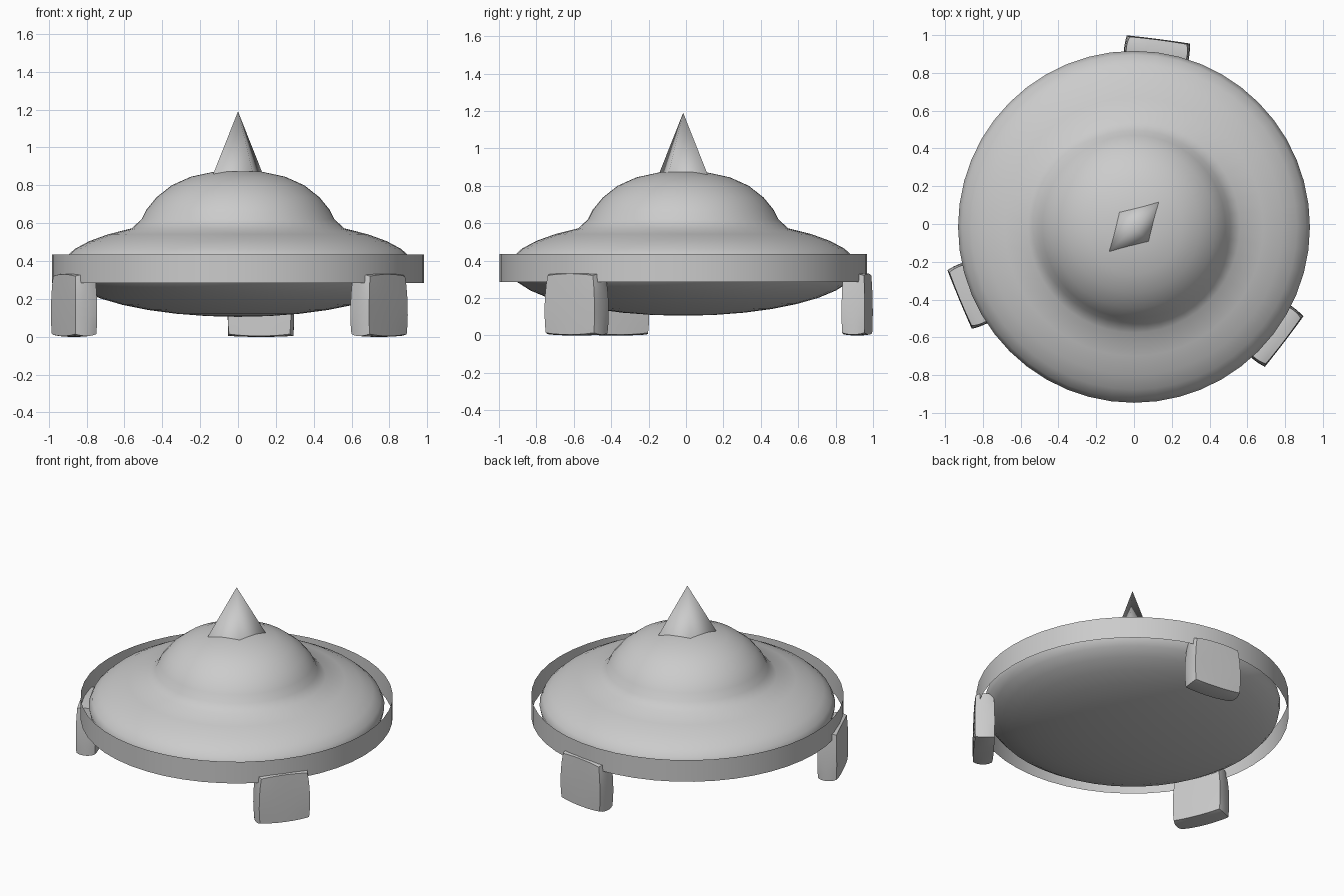
import bpy, bmesh, math
from mathutils import Vector, Matrix

if "Cube" in bpy.data.objects:
    bpy.data.objects.remove(bpy.data.objects["Cube"])

CY = -0.015   # axis of the saucer in y


def finish(bm, name, angle=None):
    bmesh.ops.recalc_face_normals(bm, faces=bm.faces)
    mesh = bpy.data.meshes.new(name)
    bm.to_mesh(mesh)
    bm.free()
    ob = bpy.data.objects.new(name, mesh)
    bpy.context.collection.objects.link(ob)
    for o in bpy.context.selected_objects:
        o.select_set(False)
    ob.select_set(True)
    bpy.context.view_layer.objects.active = ob
    if angle:
        bpy.ops.object.shade_smooth_by_angle(angle=math.radians(angle))
    else:
        bpy.ops.object.shade_smooth()
    return ob


def lathe(name, profile, steps=48, angle=None):
    bm = bmesh.new()
    vs = [bm.verts.new((r, 0, z)) for r, z in profile]
    es = [bm.edges.new(p) for p in zip(vs, vs[1:])]
    bmesh.ops.spin(bm, geom=vs + es, cent=(0, 0, 0), axis=(0, 0, 1),
                   angle=math.tau, steps=steps)
    bmesh.ops.remove_doubles(bm, verts=bm.verts, dist=1e-4)
    ob = finish(bm, name, angle)
    ob.location.y = CY
    return ob


# Saucer hull: flattened ellipsoid that runs up into a dome
hull = []
for i in range(15):
    a = math.radians(-90 + i * 143 / 14)
    hull.append((max(0, 0.932 * math.cos(a)), 0.365 + 0.26 * math.sin(a)))
hull += [(0.51, 0.62), (0.485, 0.67), (0.43, 0.737), (0.35, 0.80),
         (0.25, 0.845), (0.125, 0.872), (0, 0.88)]
lathe("saucer_hull", hull)

# Thin open band around the rim
lathe("rim_band", [(0.983, 0.285), (0.983, 0.435)], angle=30)

# Diamond-section spike on top, long axis on the diagonal
bm = bmesh.new()
tip = bm.verts.new((0, 0, 1.19))
base = []
for i, r in enumerate((0.188, 0.115, 0.188, 0.115)):
    a = math.radians(45 + 90 * i)
    base.append(bm.verts.new((r * math.cos(a), r * math.sin(a), 0.855)))
for i in range(4):
    bm.faces.new((base[i], base[(i + 1) % 4], tip))
spike = finish(bm, "top_spike")
spike.location.y = CY

# Three softly puffed landing feet
for n in range(3):
    bm = bmesh.new()
    bmesh.ops.create_cube(bm, size=1)
    bmesh.ops.subdivide_edges(bm, edges=bm.edges[:], cuts=5, use_grid_fill=True)
    for v in bm.verts:
        x, y, z = (2 * c for c in v.co)
        # round corners slightly and narrow the top
        k = 1 - 0.03 * (x * x * y * y + y * y * z * z + x * x * z * z)
        taper = 1 - 0.03 * (z + 1)
        v.co = Vector((x * 0.066 * k * taper, y * 0.178 * k * taper, z * 0.168 * k))
    foot = finish(bm, f"landing_foot_{n + 1}", 50)
    a = math.radians(82.6 + 120 * n)
    foot.matrix_world = (Matrix.Translation((0.938 * math.cos(a), 0.938 * math.sin(a) + CY, 0.167))
                         @ Matrix.Rotation(a, 4, 'Z'))
